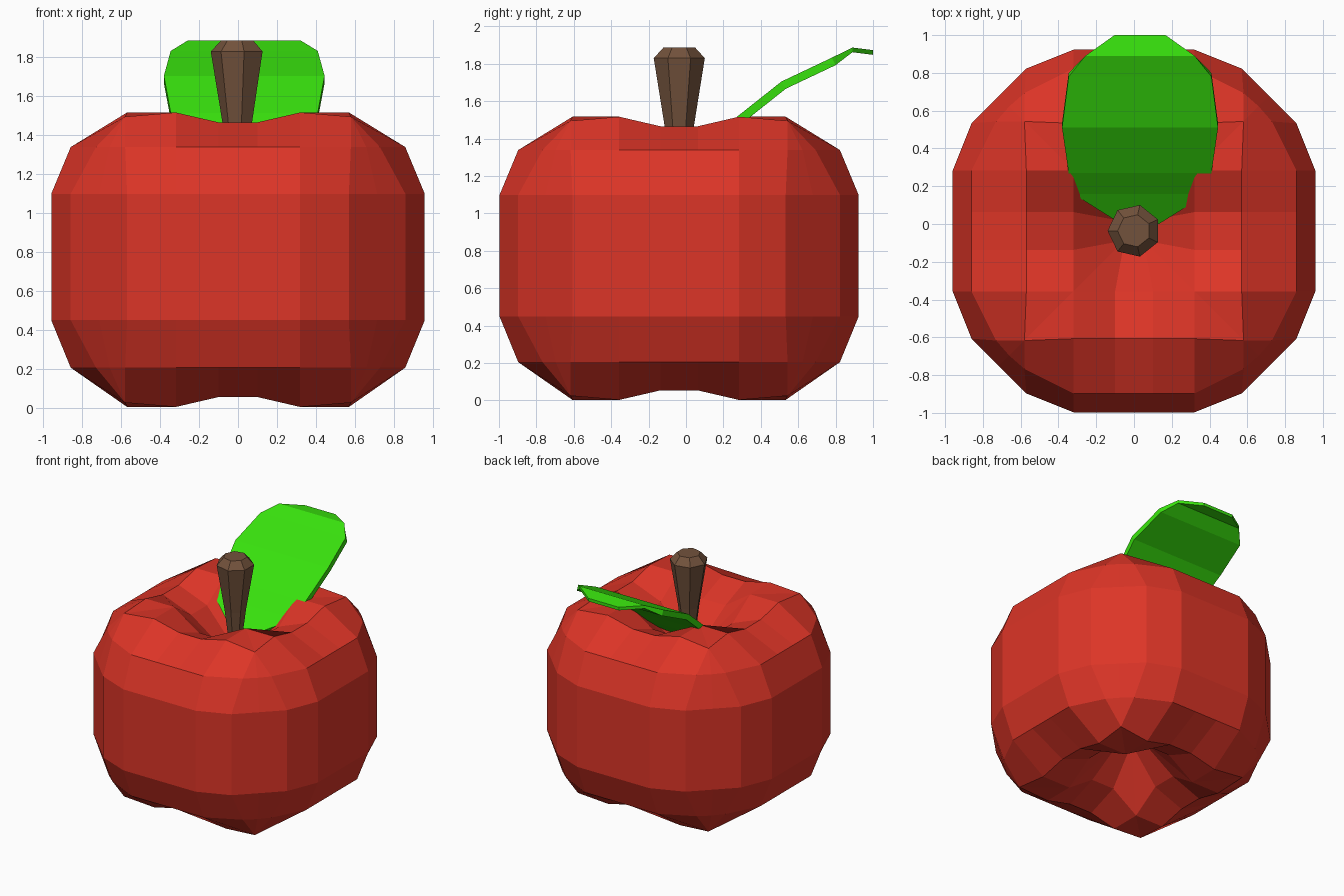
import bpy, bmesh, math
from mathutils import Matrix, Vector

if "Cube" in bpy.data.objects:
    bpy.data.objects.remove(bpy.data.objects["Cube"])

CY = -0.037   # fruit axis in y
CZ = 0.76     # fruit mid height


def finish(name, bm, color):
    bmesh.ops.remove_doubles(bm, verts=bm.verts, dist=0.0005)
    bmesh.ops.recalc_face_normals(bm, faces=bm.faces)
    me = bpy.data.meshes.new(name)
    bm.to_mesh(me)
    bm.free()
    ob = bpy.data.objects.new(name, me)
    bpy.context.collection.objects.link(ob)
    mat = bpy.data.materials.new(name + "_color")
    mat.diffuse_color = (*color, 1)
    mat.use_nodes = True
    mat.node_tree.nodes["Principled BSDF"].inputs["Base Color"].default_value = mat.diffuse_color
    me.materials.append(mat)
    return ob


def add_face(bm, pts):
    # drop repeated corners, so quads can collapse to triangles
    keep = []
    for p in pts:
        if all((p - q).length > 1e-5 for q in keep):
            keep.append(p)
    if len(keep) > 2:
        bm.faces.new([bm.verts.new(p) for p in keep])


# Fruit: one sixteenth as a grid of rows (equator to pit), from face middle to diagonal
side = [(.96, 0), (.96, .1), (.96, .32), (.86, .57), (.715, .715)]
rows = [
    [(x, y, 0) for x, y in side],
    [(x, y, .325) for x, y in side],
    [(.86, 0, .567), (.86, .1, .567), (.86, .32, .567), (.73, .58, .567), (.66, .66, .567)],
    [(.57, 0, .706), (.57, .1, .706), (.57, .32, .757)] + [(.58, .58, .735)] * 2,
    [(.32, 0, .61), (.32, .1, .61)] + [(.32, .32, .757)] * 3,
    [(.05, 0, .37)] + [(.05, .05, .37)] * 4,
    [(0, 0, .36)] * 5,
]
lift = [.014, .014, .012, 0, 0, 0, 0]   # the belly sits slightly high
bm = bmesh.new()
for turn in range(4):
    rot = Matrix.Rotation(turn * math.pi / 2, 3, 'Z')
    for sy in (1, -1):
        for sz in (1, -1):
            grid = [[rot @ Vector((x, y * sy, z * sz)) + Vector((0, CY, CZ + up))
                     for x, y, z in row] for row, up in zip(rows, lift)]
            for r0, r1 in zip(grid, grid[1:]):
                for i in range(4):
                    add_face(bm, [r0[i], r0[i + 1], r1[i + 1], r1[i]])
finish("fruit_body", bm, (.72, .035, .02))

# Stem: seven-sided taper with a chamfered top
bm = bmesh.new()
rings = []
for r, z in [(.035, 1.1), (.08, 1.465), (.14, 1.83), (.087, 1.887)]:
    rings.append([bm.verts.new((r * math.cos(math.pi + k * math.tau / 7),
                                -.036 + r * math.sin(math.pi + k * math.tau / 7), z))
                  for k in range(7)])
for a, b in zip(rings, rings[1:]):
    for k in range(7):
        bm.faces.new([a[k], a[(k + 1) % 7], b[(k + 1) % 7], b[k]])
bm.faces.new(rings[0])
bm.faces.new(rings[-1])
finish("stem", bm, (.17, .085, .045))

# Leaf: bent strip of cross-sections (y, half width, z), closed with a thickness
sections = [(0, .1, 1.28), (.16, .355, 1.41), (.27, .378, 1.515), (.51, .413, 1.705),
            (.78, .378, 1.833), (.89, .29, 1.887), (1.0, .135, 1.873)]
T = .045
bm = bmesh.new()
loops = []
for i, (y, w, z) in enumerate(sections):
    y0, _, z0 = sections[max(i - 1, 0)]
    y1, _, z1 = sections[min(i + 1, len(sections) - 1)]
    n = Vector((0, z1 - z0, y0 - y1)).normalized() * T   # downward normal
    if i >= len(sections) - 2:
        n = Vector((0, 0, -.025))
    top = [Vector((.032 - w, y, z)), Vector((.032 + w, y, z))]
    loops.append([bm.verts.new(p) for p in (top[0], top[1], top[1] + n, top[0] + n)])
for a, b in zip(loops, loops[1:]):
    for k in range(4):
        bm.faces.new([a[k], a[(k + 1) % 4], b[(k + 1) % 4], b[k]])
bm.faces.new(loops[0])
bm.faces.new(loops[-1])
finish("leaf", bm, (.04, .76, .004))
